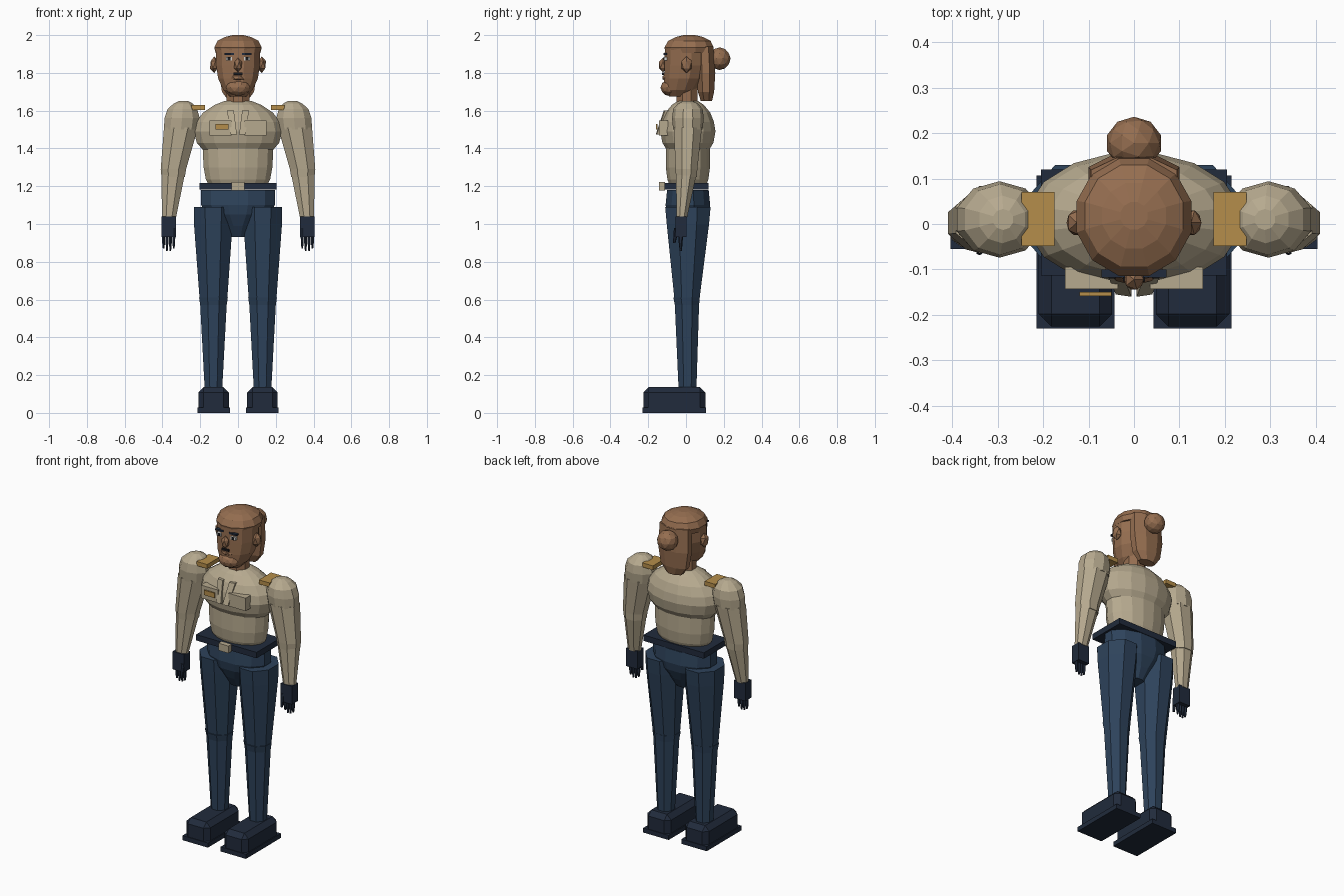
import bpy, bmesh, math
from mathutils import Vector

if "Cube" in bpy.data.objects:
    bpy.data.objects.remove(bpy.data.objects["Cube"])


def material(name, r, g, b):
    m = bpy.data.materials.new(name)
    m.diffuse_color = (r, g, b, 1)
    m.use_nodes = True
    m.node_tree.nodes["Principled BSDF"].inputs["Base Color"].default_value = m.diffuse_color
    return m


SHIRT = material("khaki_cloth", 0.47, 0.40, 0.275)
PANTS = material("blue_cloth", 0.027, 0.056, 0.105)
NAVY = material("dark_navy", 0.015, 0.024, 0.045)
SKIN = material("warm_brown", 0.30, 0.155, 0.08)
GOLD = material("gold", 0.46, 0.27, 0.07)
WHITE = material("eye_white", 0.65, 0.65, 0.62)
BLACK = material("black", 0.01, 0.01, 0.012)


def finish(name, bm, mat):
    bmesh.ops.recalc_face_normals(bm, faces=bm.faces)
    me = bpy.data.meshes.new(name)
    bm.to_mesh(me)
    bm.free()
    me.materials.append(mat)
    ob = bpy.data.objects.new(name, me)
    bpy.context.collection.objects.link(ob)
    return ob


def loft(name, rings, n, mat):
    """Stack of elliptical rings (x, y, z, half width, half depth), capped."""
    bm = bmesh.new()
    k = 1 / math.cos(math.pi / n)
    loops = []
    for x, y, z, rx, ry in rings:
        loops.append([bm.verts.new((x + k * rx * math.cos((i + .5) * math.tau / n),
                                    y + k * ry * math.sin((i + .5) * math.tau / n), z))
                      for i in range(n)])
    for a, b in zip(loops, loops[1:]):
        for i in range(n):
            j = (i + 1) % n
            bm.faces.new((a[i], a[j], b[j], b[i]))
    bm.faces.new(loops[0])
    bm.faces.new(loops[-1])
    return finish(name, bm, mat)


def box(name, lo, hi, mat, top_inset=0.0):
    """Box between two corners; optional chamfer round the top."""
    bm = bmesh.new()
    bmesh.ops.create_cube(bm, size=1)
    lo, hi = Vector(lo), Vector(hi)
    for v in bm.verts:
        v.co = [lo[i] + (v.co[i] + .5) * (hi[i] - lo[i]) for i in range(3)]
    if top_inset:
        edges = [e for e in bm.edges if any(v.co.z > hi.z - 1e-5 for v in e.verts)]
        bmesh.ops.bevel(bm, geom=edges, offset=top_inset, segments=1, affect='EDGES')
    return finish(name, bm, mat)


def ball(name, c, r, mat, sub=1):
    bm = bmesh.new()
    bmesh.ops.create_icosphere(bm, subdivisions=sub, radius=1)
    for v in bm.verts:
        v.co = [c[i] + v.co[i] * r[i] for i in range(3)]
    return finish(name, bm, mat)


def slab(name, pts, depth, mat):
    """Flat polygon given thickness towards +y."""
    bm = bmesh.new()
    f = bm.faces.new([bm.verts.new(p) for p in pts])
    ext = bmesh.ops.extrude_face_region(bm, geom=[f])
    for g in ext["geom"]:
        if isinstance(g, bmesh.types.BMVert):
            g.co.y += depth
    if f.is_valid and len(f.link_loops if hasattr(f, "link_loops") else f.edges) and \
            all(len(e.link_faces) < 2 for e in f.edges):
        bm.faces.new(list(f.verts))
    return finish(name, bm, mat)


# Torso, belt and pelvis
loft("abdomen", [(0, .01, 1.2, .15, .095), (0, .01, 1.235, .17, .108), (0, .01, 1.3, .182, .117),
                 (0, .01, 1.4, .187, .117)], 16, SHIRT)
loft("chest", [(0, .01, 1.38, .175, .105), (0, .01, 1.43, .218, .135), (0, .01, 1.49, .234, .146),
               (0, .01, 1.54, .222, .138), (0, .01, 1.59, .185, .118), (0, .01, 1.63, .125, .085),
               (0, .01, 1.65, .075, .055)], 16, SHIRT)
loft("pelvis", [(0, .01, .93, .055, .045), (0, .01, .99, .09, .08), (0, .01, 1.05, .165, .108),
                (0, .01, 1.10, .195, .118), (0, .01, 1.18, .195, .11)], 12, PANTS)
box("belt", (-.205, -.113, 1.182), (.205, .12, 1.218), NAVY)
box("belt_buckle", (-.034, -.142, 1.178), (.034, -.11, 1.222), SHIRT)
box("name_tag", (-.12, -.158, 1.5), (-.05, -.15, 1.53), GOLD)

# Neck, head and hair
loft("neck", [(0, .005, 1.6, .06, .055), (0, .005, 1.74, .06, .055)], 8, SKIN)
loft("head", [(0, -.04, 1.675, .045, .05), (0, -.03, 1.71, .078, .085), (0, -.012, 1.77, .105, .104),
              (0, 0, 1.84, .116, .114), (0, 0, 1.93, .118, .112)], 12, SKIN)
loft("hair_cap", [(0, .016, 1.905, .118, .124), (0, .016, 1.935, .126, .13), (0, .018, 1.97, .108, .112),
                  (0, .018, 1.99, .07, .072), (0, .018, 2.0, .03, .03)], 12, SKIN)
loft("back_hair", [(0, .108, 1.652, .05, .03), (0, .106, 1.70, .085, .043), (0, .105, 1.80, .1, .05),
                   (0, .1, 1.94, .095, .045)], 8, SKIN)
ball("hair_bun", (0, .178, 1.875), (.062, .058, .06), SKIN, 2)
ball("chin", (0, -.085, 1.722), (.066, .05, .045), SKIN, 2)
ball("nose", (0, -.122, 1.842), (.024, .026, .038), SKIN)
ball("upper_lip", (0, -.108, 1.775), (.045, .02, .018), SKIN)
box("mouth", (-.024, -.126, 1.79), (.024, -.11, 1.801), BLACK)

for s, side in ((-1, "left"), (1, "right")):
    def sbox(name, x0, x1, y0, y1, z0, z1, mat, inset=0.0):
        a, b = sorted((s * x0, s * x1))
        return box(f"{side}_{name}", (a, y0, z0), (b, y1, z1), mat, inset)

    def sloft(name, rings, n, mat):
        return loft(f"{side}_{name}", [(s * x, y, z, rx, ry) for x, y, z, rx, ry in rings], n, mat)

    # Face details
    ball(side + "_ear", (s * .126, .003, 1.843), (.025, .032, .044), SKIN)
    sbox("eye", .032, .064, -.117, -.1, 1.866, 1.884, WHITE)
    sbox("pupil", .04, .056, -.12, -.11, 1.867, 1.883, BLACK)
    sbox("brow", .02, .072, -.118, -.1, 1.896, 1.906, NAVY)

    # Shirt details
    sbox("pocket", .035, .152, -.143, -.095, 1.468, 1.547, SHIRT)
    slab(side + "_collar_point", [(s * .022, -.118, 1.6), (s * .058, -.112, 1.6), (s * .04, -.155, 1.475),
                                  (s * .006, -.16, 1.475)], .03, SHIRT)
    sbox("epaulette", .175, .247, -.048, .07, 1.604, 1.63, GOLD)

    # Arm
    sloft("upper_arm", [(.302, .01, 1.5, .09, .074), (.296, .01, 1.56, .093, .08),
                        (.294, .01, 1.61, .078, .074), (.29, .01, 1.638, .05, .05),
                        (.288, .01, 1.652, .022, .022)], 10, SHIRT)
    sloft("lower_sleeve", [(.343, .002, 1.25, .062, .055), (.342, .002, 1.29, .067, .058),
                           (.302, .01, 1.51, .09, .074)], 8, SHIRT)
    sloft("forearm", [(.365, -.022, 1.035, .037, .028), (.343, .002, 1.27, .063, .055)], 8, SHIRT)
    ball(side + "_elbow", (s * .343, .002, 1.27), (.07, .06, .045), SHIRT)

    # Gloved hand with fingers
    sbox("glove", .328, .404, -.055, .003, .93, 1.04, NAVY)
    for i in range(4):
        x = .34 + i * .018
        tip = .858 + (.012 if i in (0, 3) else 0)
        sloft(f"finger_{i + 1}", [(x, -.028, tip, .004, .005), (x, -.028, .9, .0075, .009),
                                  (x, -.028, .935, .0075, .01)], 6, NAVY)
    sloft("thumb", [(.34, -.062, .9, .006, .006), (.338, -.05, .98, .01, .012)], 6, NAVY)

    # Leg and shoe
    sloft("thigh", [(.13, .005, .6, .073, .066), (.131, .01, 1.0, .102, .112),
                    (.131, .01, 1.09, .103, .12)], 8, PANTS)
    sloft("shin", [(.13, .008, .12, .046, .047), (.13, .005, .57, .07, .064),
                   (.13, .003, .61, .076, .07)], 8, PANTS)
    sbox("shoe_sole", .043, .215, -.23, .107, 0, .028, NAVY)
    sbox("shoe_upper", .048, .21, -.226, .103, .026, .136, NAVY, .028)
